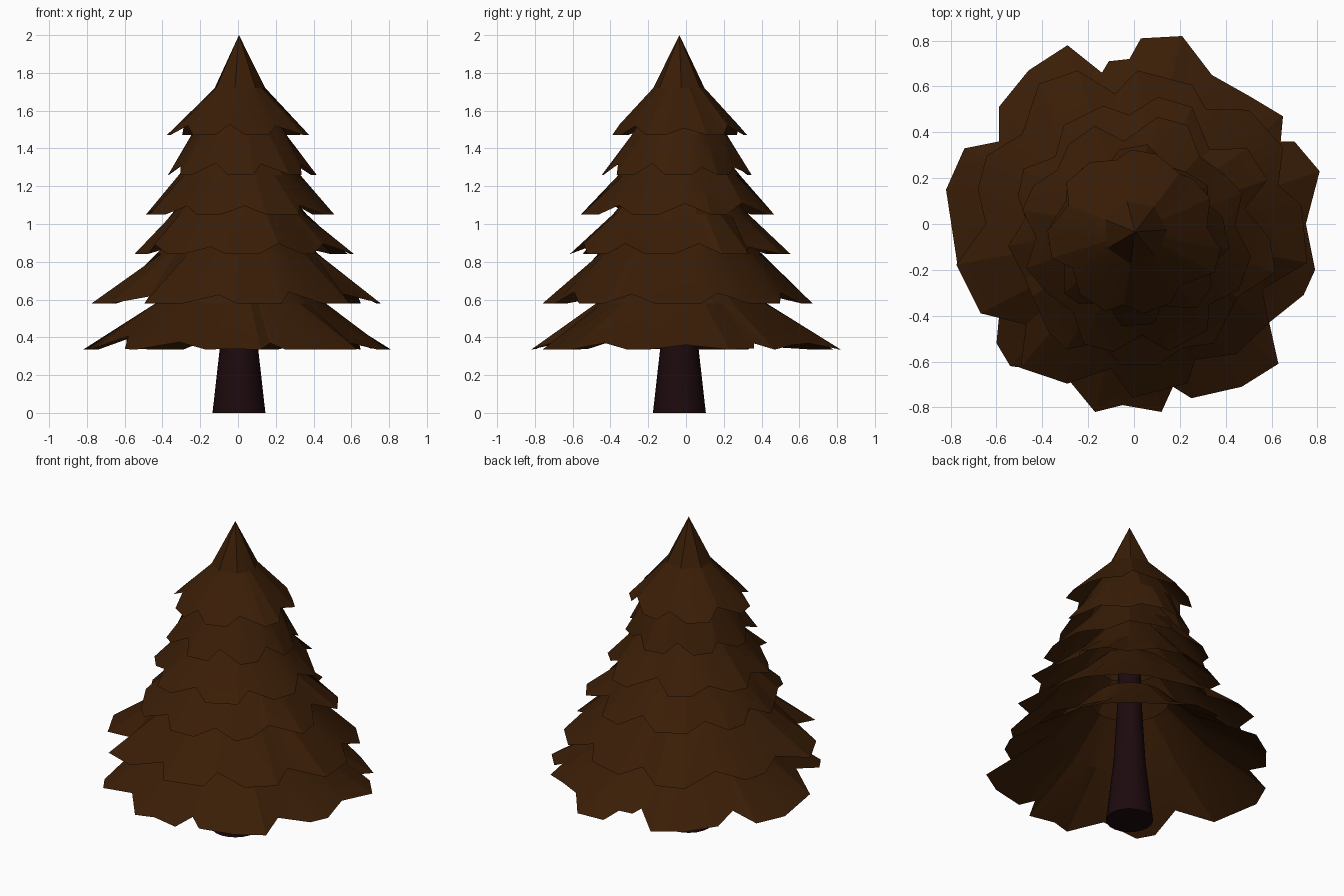
import bpy, bmesh, math, random

if "Cube" in bpy.data.objects:
    bpy.data.objects.remove(bpy.data.objects["Cube"])
random.seed(11)


def material(name, rgb):
    m = bpy.data.materials.new(name)
    m.diffuse_color = (*rgb, 1)
    m.use_nodes = True
    m.node_tree.nodes["Principled BSDF"].inputs["Base Color"].default_value = m.diffuse_color
    return m


NEEDLES = material("needles", (0.042, 0.0125, 0.002))
BARK = material("bark", (0.012, 0.003, 0.004))


def build(name, rings, mat, apex=None, floor=False, smooth=15):
    """Skin a stack of equal-length rings, listed from bottom to top."""
    bm = bmesh.new()
    loops = [[bm.verts.new(p) for p in ring] for ring in rings]
    n = len(loops[0])
    for low, high in zip(loops, loops[1:]):
        for i in range(n):
            j = (i + 1) % n
            bm.faces.new((low[i], low[j], high[j], high[i]))
    if apex:
        tip = bm.verts.new(apex)
        for i in range(n):
            bm.faces.new((loops[-1][i], loops[-1][(i + 1) % n], tip))
    if floor:
        bm.faces.new(loops[0][::-1])
    mesh = bpy.data.meshes.new(name)
    bm.to_mesh(mesh)
    bm.free()
    mesh.materials.append(mat)
    ob = bpy.data.objects.new(name, mesh)
    bpy.context.collection.objects.link(ob)
    bpy.ops.object.select_all(action='DESELECT')
    bpy.context.view_layer.objects.active = ob
    ob.select_set(True)
    bpy.ops.object.shade_smooth_by_angle(angle=math.radians(smooth))
    return ob


def ring(angles, r, z, cx, cy, facets=0, turn=0.0):
    """Circle, or a polygon with the given number of flat facets."""
    pts = []
    for a in angles:
        q = r
        if facets:
            step = math.tau / facets
            q = r * 0.97 / math.cos((a - turn) % step - step / 2)
        pts.append((cx + q * math.cos(a), cy + q * math.sin(a), z))
    return pts


CX, CY = 0.005, -0.035

# Trunk, flared at the foot
sides = [math.tau * i / 20 for i in range(20)]
profile = [(0.14, 0), (0.095, 0.40), (0.075, 0.75), (0.06, 1.25)]
build("trunk", [ring(sides, r, z, CX, CY) for r, z in profile], BARK,
      floor=True, smooth=40)

# Lowest skirt, with its ragged hem traced from above
hem = [(0.81, 0.23), (0.70, 0.36), (0.64, 0.36), (0.65, 0.47), (0.50, 0.56),
       (0.34, 0.65), (0.21, 0.82), (0.03, 0.81), (-0.02, 0.72), (-0.11, 0.71),
       (-0.14, 0.66), (-0.29, 0.78), (-0.46, 0.67), (-0.59, 0.51),
       (-0.59, 0.36), (-0.74, 0.33), (-0.82, 0.15), (-0.77, -0.18),
       (-0.58, -0.31), (-0.60, -0.52), (-0.54, -0.62), (-0.31, -0.65),
       (-0.17, -0.82), (-0.05, -0.79), (0.12, -0.82), (0.17, -0.71),
       (0.25, -0.76), (0.47, -0.71), (0.63, -0.61), (0.59, -0.43),
       (0.74, -0.31), (0.79, -0.20), (0.75, 0.0)]
rim = [(x, y, 0.335 + 0.5 * max(0, 0.8 - math.hypot(x, y))) for x, y in hem]
angles = [math.atan2(y, x) for x, y in hem]
build("branch_skirt_1", [rim, ring(angles, 0.45, 0.58, 0, -0.02, 9),
                         ring(angles, 0.23, 0.81, CX, CY)], NEEDLES)

# Upper skirts: rim radius, rim z, mid radius, mid z, top radius, top z,
# tufts, y centre
skirts = [(0.77, 0.58, 0.43, 0.84, 0.20, 1.06, 9, -0.035),
          (0.62, 0.84, 0.36, 1.05, 0.17, 1.27, 9, -0.055),
          (0.52, 1.05, 0.31, 1.26, 0.15, 1.47, 8, -0.045),
          (0.41, 1.26, 0.26, 1.47, 0.13, 1.68, 8, -0.045),
          (0.38, 1.47, 0.13, 1.72, None, 2.00, 7, -0.035)]
for k, (R, z, mr, mz, tr, tz, tufts, cy) in enumerate(skirts):
    start = random.random()
    angles, rim = [], []
    for t in range(tufts):
        reach = random.uniform(0.88, 1.03)
        # each tuft: a notch followed by a blunt two-point tip
        for frac, r, lift in ((0, random.uniform(0.78, 0.86), 0.06),
                              (0.34, reach, 0.0),
                              (0.70, reach - random.uniform(-0.03, 0.07), 0.0)):
            a = math.tau * (t + start + frac + random.uniform(-0.08, 0.08)) / tufts
            angles.append(a)
            rim.append((CX + R * r * math.cos(a), cy + R * r * math.sin(a),
                        z + lift * random.uniform(0.6, 1.1)))
    turn = angles[0]
    rings = [rim, ring(angles, mr, mz, CX, CY, tufts, turn)]
    if tr:
        rings.append(ring(angles, tr, tz, CX, CY, tufts, turn))
    build(f"branch_skirt_{k + 2}", rings, NEEDLES,
          apex=None if tr else (CX, CY, tz))
